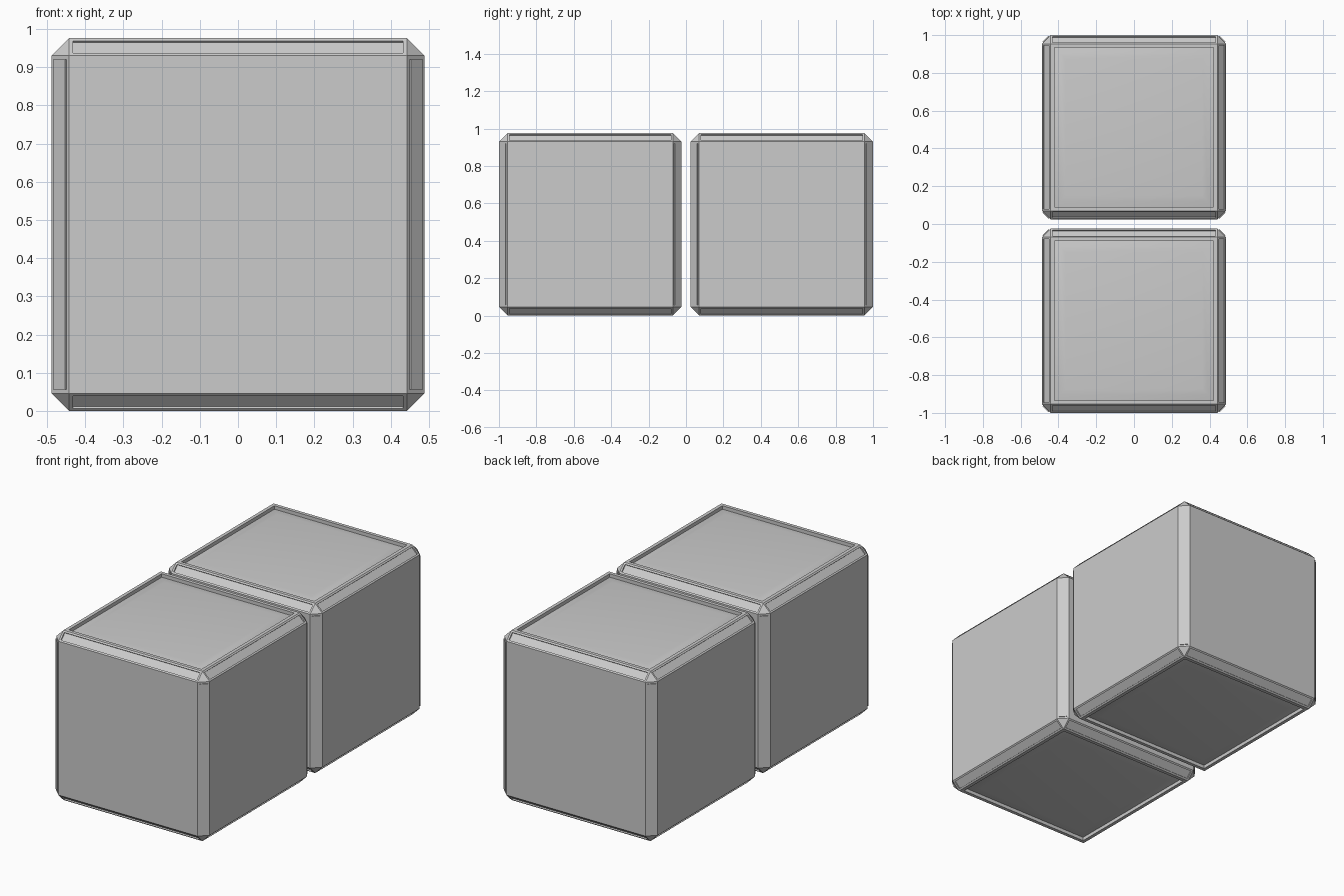
import bpy, bmesh
from mathutils import Matrix

if "Cube" in bpy.data.objects:
    bpy.data.objects.remove(bpy.data.objects["Cube"])

HALF = 0.488      # half the side of one block
CHAMFER = 0.046


def inset(bm, face, width):
    bmesh.ops.inset_individual(bm, faces=[face], thickness=width, use_even_offset=True)
    return face


def push(bm, face, depth):
    """Extrude one face along its normal; negative depth sinks it."""
    n = face.normal.copy()
    new = bmesh.ops.extrude_discrete_faces(bm, faces=[face])["faces"][0]
    bmesh.ops.translate(bm, verts=new.verts[:], vec=n * depth)
    return new


def make_block(name, y):
    bm = bmesh.new()
    bmesh.ops.create_cube(bm, size=2 * HALF)
    bmesh.ops.bevel(bm, geom=bm.edges[:], offset=CHAMFER, segments=1,
                    profile=0.5, affect='EDGES')
    bm.normal_update()

    # Sort faces: chamfer strips and the top and bottom panels
    level, upright, caps = [], [], []
    for f in bm.faces:
        n = [abs(c) for c in f.normal]
        if n[2] > 0.9:
            caps.append(f)
        elif sum(c > 0.6 for c in n) == 2:
            (level if n[2] > 0.6 else upright).append(f)

    # Sunken strips round top and bottom, slightly raised upright strips
    for f in level:
        push(bm, inset(bm, f, 0.01), -0.007)
    for f in upright:
        push(bm, inset(bm, f, 0.01), 0.005)

    # Recessed panels with a soft pillowed surface
    for f in caps:
        f = push(bm, inset(bm, f, 0.02), -0.02)
        bm.normal_update()
        n = f.normal.copy()
        for width, rise in ((0.03, 0.008), (0.03, 0.004)):
            inset(bm, f, width)
            bmesh.ops.translate(bm, verts=f.verts[:], vec=n * rise)

    bmesh.ops.recalc_face_normals(bm, faces=bm.faces[:])
    bm.transform(Matrix.Translation((0, 0, HALF)))
    mesh = bpy.data.meshes.new(name)
    bm.to_mesh(mesh)
    bm.free()
    ob = bpy.data.objects.new(name, mesh)
    ob.location.y = y
    bpy.context.collection.objects.link(ob)
    bpy.ops.object.select_all(action='DESELECT')
    ob.select_set(True)
    bpy.context.view_layer.objects.active = ob
    bpy.ops.object.shade_smooth_by_angle(angle=0.5)


# Two equal blocks with a narrow gap between them
make_block("front_block", HALF - 1)
make_block("back_block", 1 - HALF)
